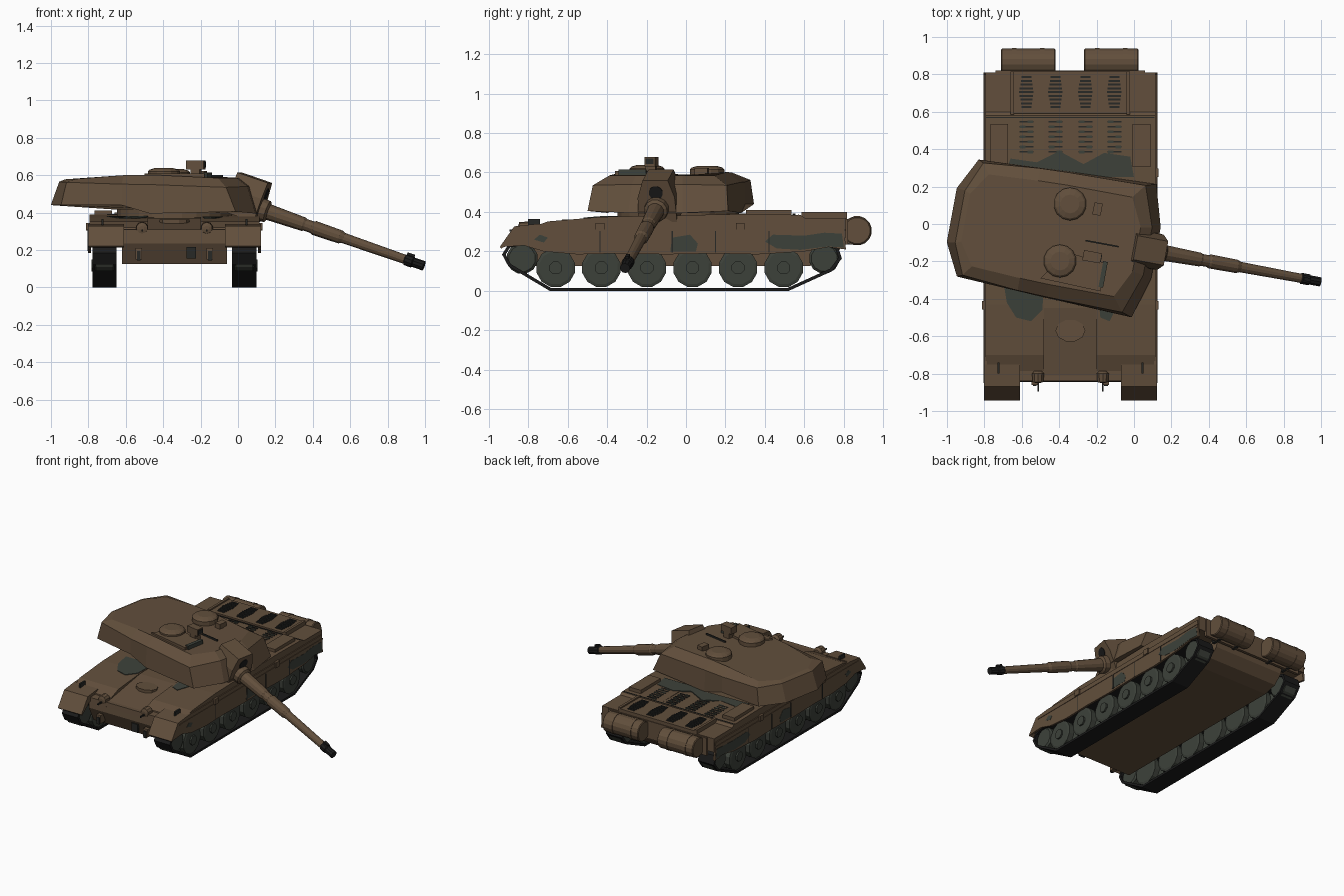
import bpy, bmesh, math
from mathutils import Matrix, Vector

if "Cube" in bpy.data.objects:
    bpy.data.objects.remove(bpy.data.objects["Cube"])

CX = -0.34                                   # hull centre line
YAW = math.radians(-10.5)
I = Matrix.Identity(4)

def material(name, col):
    m = bpy.data.materials.new(name)
    m.diffuse_color = (*col, 1)
    m.use_nodes = True
    m.node_tree.nodes["Principled BSDF"].inputs["Base Color"].default_value = m.diffuse_color
    return m

BROWN = material("earth brown", (0.122, 0.078, 0.045))
GREY = material("camouflage grey green", (0.046, 0.053, 0.042))
BLACK = material("track black", (0.011, 0.011, 0.011))
DARK = material("grille dark", (0.020, 0.021, 0.019))

def finish(name, bm, mat, mx=I):
    bmesh.ops.recalc_face_normals(bm, faces=bm.faces)
    bm.transform(mx)
    me = bpy.data.meshes.new(name)
    bm.to_mesh(me)
    bm.free()
    me.materials.append(mat)
    ob = bpy.data.objects.new(name, me)
    bpy.context.collection.objects.link(ob)
    return ob

def loft(name, rings, mat, mx=I, cap=True, closed=False):
    bm = bmesh.new()
    vs = [[bm.verts.new(p) for p in r] for r in rings]
    n = len(vs[0])
    pairs = list(zip(vs, vs[1:])) + ([(vs[-1], vs[0])] if closed else [])
    for a, b in pairs:
        for i in range(n):
            j = (i + 1) % n
            bm.faces.new((a[i], a[j], b[j], b[i]))
    if cap and not closed:
        bm.faces.new(vs[0])
        bm.faces.new(vs[-1])
    return finish(name, bm, mat, mx)

def prism(name, pts, x0, x1, mat):           # side profile (y, z) pushed along x
    return loft(name, [[(x, y, z) for y, z in pts] for x in (x0, x1)], mat)

def plate(name, pts, z0, z1, mat):           # plan outline (x, y) pushed along z
    return loft(name, [[(x, y, z) for x, y in pts] for z in (z0, z1)], mat)

def box(name, c, s, mat, rot=0, mx=I):
    bm = bmesh.new()
    bmesh.ops.create_cube(bm, size=1)
    bm.transform(Matrix.Translation(c) @ Matrix.Rotation(rot, 4, 'Z') @ Matrix.Diagonal((*s, 1)))
    return finish(name, bm, mat, mx)

def lathe(name, prof, mat, c=(0, 0, 0), axis='X', n=12, mx=I):   # prof: (along, radius)
    rings = []
    for u, r in prof:
        ring = []
        for k in range(n):
            a = 2 * math.pi * (k + 0.5) / n
            p, q = r * math.cos(a), r * math.sin(a)
            off = {'X': (u, p, q), 'Y': (p, u, q), 'Z': (p, q, u)}[axis]
            ring.append(Vector(c) + Vector(off))
        rings.append(ring)
    return loft(name, rings, mat, mx)

# lower hull tub
prism("lower_hull", [(-.84, .31), (-.845, .235), (-.79, .125), (.62, .125), (.72, .15), (.78, .21), (.81, .30)],
      CX - .28, CX + .28, BROWN)
# centre glacis and deck
prism("centre_deck", [(-.845, .24), (-.84, .305), (-.45, .37), (.3, .385), (.58, .385), (.6, .37), (.81, .37), (.81, .26), (-.8, .26)],
      CX - .14, CX + .14, BROWN)

track = [(-.69, 0), (.52, 0), (.74, .10), (.79, .165), (.77, .225), (.70, .25),
         (-.83, .25), (-.90, .235), (-.932, .185), (-.90, .125)]

def inset(pts, d):                           # mitred inward offset
    out, n = [], len(pts)
    for i in range(n):
        p, a, b = (Vector(pts[k % n]) for k in (i, i - 1, i + 1))
        n1, n2 = (Vector((-e.y, e.x)).normalized() for e in (p - a, b - p))
        m = (n1 + n2).normalized()
        out.append(tuple(p + m * d / max(m.dot(n1), .4)))
    return out

for s, side in ((-1, "left"), (1, "right")):
    X = lambda d: CX + s * d
    # side decks, fenders and skirts
    prism(side + "_side_deck", [(-.80, .27), (-.785, .32), (-.70, .352), (-.43, .375), (.3, .39), (.58, .385), (.6, .37),
          (.81, .37), (.81, .27)], X(.14), X(.455), BROWN)
    prism(side + "_nose", [(-.845, .24), (-.84, .31), (-.75, .315), (-.75, .24)], X(.14), X(.28), BROWN)
    prism(side + "_fender", [(-.944, .222), (-.87, .327), (-.75, .34), (-.75, .28), (-.85, .28), (-.935, .214)],
          X(.27), X(.46), BROWN)
    prism(side + "_skirt", [(-.944, .222), (-.87, .327), (-.75, .34), (.8, .34), (.81, .21), (.72, .222), (.60, .20), (.36, .185),
          (.15, .19), (-.1, .185), (-.35, .19), (-.55, .185), (-.72, .20), (-.82, .23)], X(.447), X(.462), BROWN)
    box(side + "_rail", (X(.462), -.02, .308), (.006, 1.66, .008), BROWN)
    for y in (-.435, .275):
        box(side + "_skirt_clamp", (X(.462), y, .325), (.02, .045, .04), BROWN)
    for y in (-.07, -.435, .15, .42):
        box(side + "_skirt_seam", (X(.4625), y, .25), (.003, .006, .11), DARK)
    # stowage boxes and deck rails
    box(side + "_stowage_box", (X(.38), .42, .39), (.095, .23, .042), BROWN)
    box(side + "_deck_edge", (X(.31), .70, .385), (.018, .23, .03), BROWN)
    # running gear
    inner = inset(track, .016)
    x0, x1 = X(.309), X(.438)
    loft(side + "_track", [[(x, y, z) for (y, z) in pts] for pts, x in
         ((track, x0), (track, x1), (inner, x1), (inner, x0))], BLACK, closed=True)
    for k in range(6):
        y = -.66 + .231 * k
        for d in (.335, .408):
            lathe(side + "_road_wheel", [(-.025, .085), (-.02, .1), (.02, .1), (.025, .085)], GREY, (X(d), y, .117), n=12)
        lathe(side + "_wheel_hub", [(-.01, .035), (.01, .035)], GREY, (X(.434), y, .117), n=8)
    for y, z, r, part in ((-.83, .165, .08, "_idler"), (.70, .165, .078, "_sprocket")):
        lathe(side + part, [(-.055, r * .85), (-.045, r), (.045, r), (.055, r * .85)], GREY, (X(.373), y, z), n=12)
    # lamps, fender posts and tow hooks
    lathe(side + "_headlight", [(-.035, .012), (-.03, .03), (.015, .034), (.03, .02)], BROWN, (X(.173), -.815, .318), 'Y', 10)
    box(side + "_lamp_guard", (X(.173), -.865, .305), (.008, .06, .01), DARK)
    box(side + "_fender_post", (X(.385), -.77, .345), (.012, .06, .04), DARK)
    box(side + "_tow_hook", (X(.19), -.835, .18), (.035, .05, .06), BROWN)
    box(side + "_tow_eye", (X(.19), -.862, .17), (.02, .01, .05), DARK)
    # rear fuel drums with hoops
    c = (X(.222) - .003, .867, .305)
    lathe(side + "_fuel_drum", [(-.145, .066), (-.14, .072), (.14, .072), (.145, .066)], BROWN, c, n=16)
    for u in (-.075, .075):
        lathe(side + "_drum_hoop", [(u - .012, .075), (u + .012, .075)], BROWN, c, n=16)
        box(side + "_drum_bracket", (c[0] + u, .81, .25), (.02, .09, .03), DARK)
    # engine grilles
    for d in (.08, .235):
        for k in range(9):
            box(side + "_rear_grille_slat", (X(d), .625 + .02 * k, .392), (.078 - .006 * abs(k - 4), .011, .006), DARK)
        for k in range(7):
            box(side + "_front_grille_slat", (X(d), .385 + .027 * k, .388), (.075, .008, .005), DARK)
            box(side + "_grille_patch", (X(d + (.02 if k % 2 else -.02)), .385 + .027 * k, .3885), (.03, .014, .007), GREY)

# engine cover, rear plate details, driver hatch
box("engine_cover", (CX, .703, .375), (.63, .225, .03), BROWN)
box("deck_seam", (CX, .57, .385), (.90, .006, .006), DARK)
plate("driver_hatch", [(CX + .08 * math.cos(a), -.57 + .06 * math.sin(a)) for a in (i * math.pi / 5 for i in range(10))],
      .33, .362, BROWN)
box("nose_panel", (CX + .09, -.835, .185), (.05, .02, .06), DARK)
box("rear_plate", (CX, .81, .30), (.8, .02, .13), BROWN)

# camouflage patches as thin plates
prism("right_rear_patch", [(.40, .25), (.44, .285), (.60, .28), (.70, .295), (.79, .29), (.80, .22), (.72, .225), (.58, .208), (.46, .215)],
      CX + .455, CX + .4635, GREY)
prism("left_rear_patch", [(.40, .25), (.44, .285), (.60, .28), (.79, .29), (.80, .22), (.72, .225), (.58, .208), (.46, .215)],
      CX - .4635, CX - .455, GREY)
for x in (CX + .455, CX - .4635):
    prism("front_patch", [(-.77, .26), (-.74, .285), (-.70, .27), (-.72, .245)], x, x + .0085, GREY)
    prism("middle_patch", [(-.08, .20), (-.07, .27), (.02, .285), (.06, .24), (.05, .20)], x, x + .0085, GREY)

def deck_patch(pts):
    z = lambda y: .352 + (y + .7) * .0852 if y < -.43 else .375 + (y + .43) * .0206 if y < .3 else .388
    loft("deck_patch", [[(x, y, z(y) + o) for x, y in pts] for o in (-.004, .004)], GREY)
deck_patch([(-.70, -.30), (-.68, -.42), (-.63, -.50), (-.55, -.52), (-.49, -.46), (-.48, -.30)])
deck_patch([(-.19, -.40), (-.18, -.50), (-.13, -.52), (-.09, -.44), (-.08, -.38)])
deck_patch([(-.70, .25), (-.66, .35), (-.52, .33), (-.40, .39), (-.27, .32), (-.16, .38), (-.02, .36), (0, .25)])

# turret shell: half outlines (x, half width, z) mirrored into rings
T = Matrix.Translation((CX, -.07, 0)) @ Matrix.Rotation(YAW, 4, 'Z')
bottom = [(-.645, .147, .44), (-.558, .318, .44), (-.226, .335, .44), (-.07, .343, .395), (.40, .362, .405), (.465, .14, .395)]
belt = [(-.60, .142, .565), (-.53, .305, .562), (-.226, .332, .552), (-.07, .338, .55), (.345, .345, .535), (.42, .13, .54)]
roof = [(-.57, .13, .578), (-.49, .25, .58), (-.226, .265, .60), (-.07, .27, .602), (.286, .27, .585), (.36, .12, .585)]
full = lambda h: [(x, w, z) for x, w, z in h] + [(x, -w, z) for x, w, z in reversed(h)]
loft("turret", [full(h) for h in (bottom, belt, roof)], BROWN, T)
lathe("turret_ring", [(.36, .31), (.42, .31)], BROWN, (CX, -.04, 0), 'Z', 24)

# gun group, pitched down
G = T @ Matrix.Translation((.38, .008, .447)) @ Matrix.Rotation(math.radians(18.8), 4, 'Y')
loft("mantlet", [[(-.08, -w, a), (.095, -w, a), (.095, w, a), (-.08, w, a)] for w, a in ((.10, -.07), (.095, .06), (.065, .15))],
     BROWN, G)
lathe("mantlet_sight", [(.09, .036), (.099, .036)], BLACK, (0, 0, .085), n=12, mx=G)
lathe("gun_barrel", [(.05, .066), (.13, .06), (.14, .044), (.34, .038), (.35, .033), (.39, .033), (.40, .039), (.55, .037), (.57, .029),
      (.75, .027), (.93, .025)], BROWN, n=12, mx=G)
lathe("muzzle", [(.92, .025), (.925, .031), (.965, .031), (.97, .026), (1.03, .026)], BLACK, n=10, mx=G)
box("muzzle_reference", (.945, 0, .03), (.04, .02, .02), BLACK, 0, G)

# turret roof fittings
for x, y, h in ((-.342, .107, .625), (-.396, -.198, .63)):
    lathe("cupola", [(.56, .088), (h - .01, .088), (h, .078), (h + .008, .05)], BROWN, (x, y, 0), 'Z', 14)
plate("cupola_plinth", [(-.50, -.29), (-.18, -.36), (-.155, -.21), (-.36, -.15)], .56, .608, BROWN)
box("roof_sight_post", (-.225, -.175, .61), (.05, .05, .06), BROWN, YAW)
box("roof_sight", (-.225, -.175, .655), (.095, .055, .048), BROWN, YAW)
box("sight_window", (-.177, -.184, .657), (.006, .04, .03), DARK, YAW)
box("loader_periscope", (-.195, .08, .605), (.045, .065, .035), BROWN, YAW)
box("gunner_sight", (-.165, -.27, .60), (.025, .14, .03), GREY, YAW)
box("roof_rib", (-.17, -.105, .595), (.18, .008, .012), DARK, YAW)
